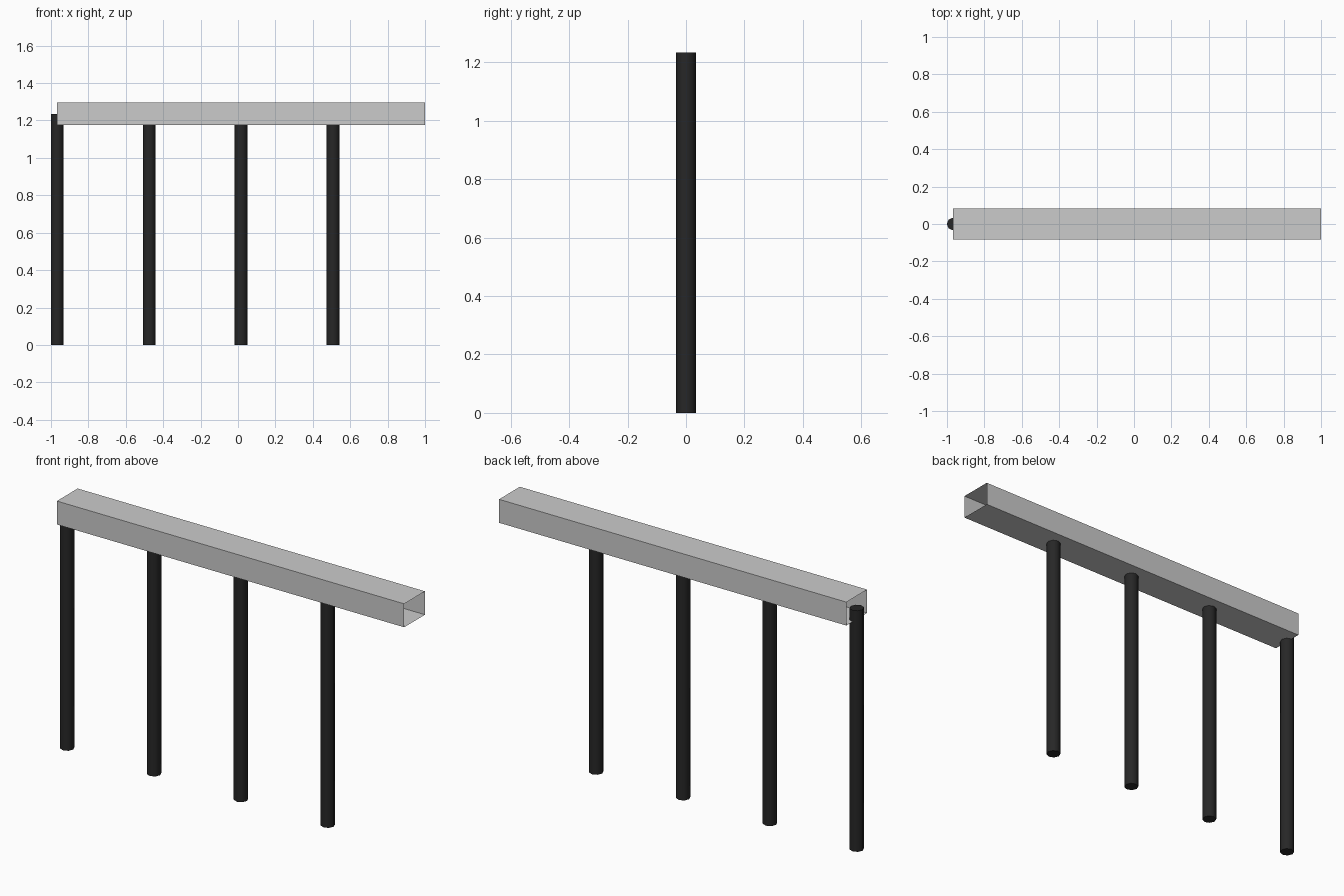
import bpy, math

if "Cube" in bpy.data.objects:
    bpy.data.objects.remove(bpy.data.objects["Cube"])

BEAM_X0, BEAM_X1 = -0.967, 1.0
HALF_W, Z0, Z1 = 0.084, 1.175, 1.295
POST_R, POST_H, POSTS = 0.034, 1.234, 4

# Hollow beam: open-ended rectangular sleeve of single-sheet walls
profile = [(-HALF_W, Z0), (HALF_W, Z0), (HALF_W, Z1), (-HALF_W, Z1)]
verts = [(x, y, z) for x in (BEAM_X0, BEAM_X1) for y, z in profile]
faces = [(i, i + 4, (i + 1) % 4 + 4, (i + 1) % 4)[::-1] for i in range(4)]
mesh = bpy.data.meshes.new("beam")
mesh.from_pydata(verts, [], faces)
beam = bpy.data.objects.new("beam", mesh)
bpy.context.collection.objects.link(beam)

# Black post material
black = bpy.data.materials.new("black_metal")
black.diffuse_color = (0.02, 0.02, 0.02, 1)
black.use_nodes = True
black.node_tree.nodes["Principled BSDF"].inputs["Base Color"].default_value = black.diffuse_color

# Evenly spaced posts, rising to the middle of the beam
spacing = (BEAM_X1 - BEAM_X0) / POSTS
for i in range(POSTS):
    bpy.ops.mesh.primitive_cylinder_add(
        vertices=8, radius=POST_R, depth=POST_H,
        location=(BEAM_X0 + i * spacing, 0, POST_H / 2))
    post = bpy.context.object
    post.name = f"post_{i + 1}"
    post.data.materials.append(black)
    bpy.ops.object.shade_smooth_by_angle(angle=math.radians(50))
